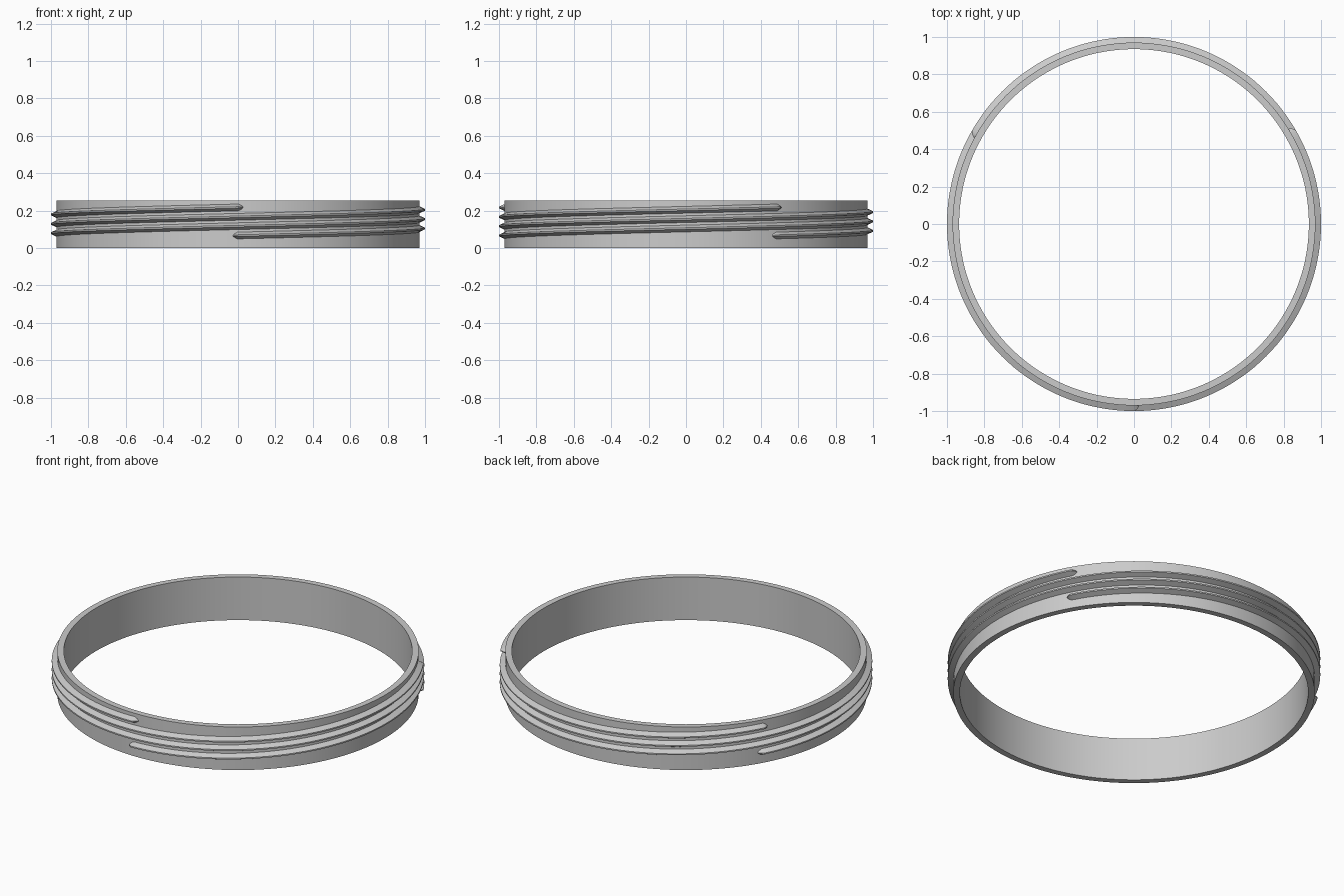
import bpy, bmesh, math

cube = bpy.data.objects.get("Cube")
if cube:
    bpy.data.objects.remove(cube, do_unlink=True)

SEGMENTS = 144
INNER, OUTER, CREST = 0.935, 0.97, 1.0
HEIGHT = 0.255
LEAD = 0.15          # rise of a thread in one full turn
START_Z = 0.067
STARTS = 3

grey = bpy.data.materials.new("plain grey")
grey.use_nodes = True
grey.diffuse_color = (0.6, 0.6, 0.6, 1)
grey.node_tree.nodes["Principled BSDF"].inputs["Base Color"].default_value = (0.6, 0.6, 0.6, 1)


def polar(bm, r, angle, z):
    return bm.verts.new((r * math.cos(angle), r * math.sin(angle), z))


def skin(bm, loops, closed):
    """Bridge successive cross-sections; cap the ends of an open run."""
    pairs = list(zip(loops, loops[1:]))
    if closed:
        pairs.append((loops[-1], loops[0]))
    for a, b in pairs:
        n = len(a)
        for i in range(n):
            j = (i + 1) % n
            bm.faces.new((a[i], a[j], b[j], b[i]))
    if not closed:
        bm.faces.new(loops[0])
        bm.faces.new(loops[-1])


def finish(bm, name):
    bmesh.ops.recalc_face_normals(bm, faces=bm.faces)
    mesh = bpy.data.meshes.new(name)
    bm.to_mesh(mesh)
    bm.free()
    mesh.materials.append(grey)
    obj = bpy.data.objects.new(name, mesh)
    bpy.context.collection.objects.link(obj)
    bpy.ops.object.select_all(action='DESELECT')
    obj.select_set(True)
    bpy.context.view_layer.objects.active = obj
    bpy.ops.object.shade_smooth_by_angle(angle=math.radians(25))


# Plain ring wall
bm = bmesh.new()
section = [(INNER, 0), (OUTER, 0), (OUTER, HEIGHT), (INNER, HEIGHT)]
rings = [[polar(bm, r, math.tau * k / SEGMENTS, z) for r, z in section]
         for k in range(SEGMENTS)]
skin(bm, rings, True)
finish(bm, "ring_wall")


# One raised thread: a trapezoid swept up a helix, with short tapered ends
def thread(name, start):
    bm = bmesh.new()
    lead_in = math.radians(1.6)
    root = OUTER - 0.004
    steps = [-lead_in, -lead_in * 0.7, -lead_in * 0.1]
    steps += [math.tau * k / SEGMENTS for k in range(1, SEGMENTS)]
    steps += [math.tau - s for s in reversed(steps[:3])]
    loops = []
    for t in steps:
        # distance inside the tip decides how full the section is
        inside = min(t + lead_in, math.tau + lead_in - t) / (lead_in * 0.9)
        full = math.sqrt(min(1, max(0.03, inside)))
        z = START_Z + LEAD * t / math.tau
        crest = OUTER + (CREST - OUTER) * full
        half_root, half_crest = 0.02 * full, 0.004 * full
        profile = [(root, -half_root), (crest, -half_crest),
                   (crest, half_crest), (root, half_root)]
        loops.append([polar(bm, r, start + t, z + dz) for r, dz in profile])
    skin(bm, loops, False)
    finish(bm, name)


for i in range(STARTS):
    thread(f"thread_{i + 1}", -math.pi / 2 + math.tau * i / STARTS)
